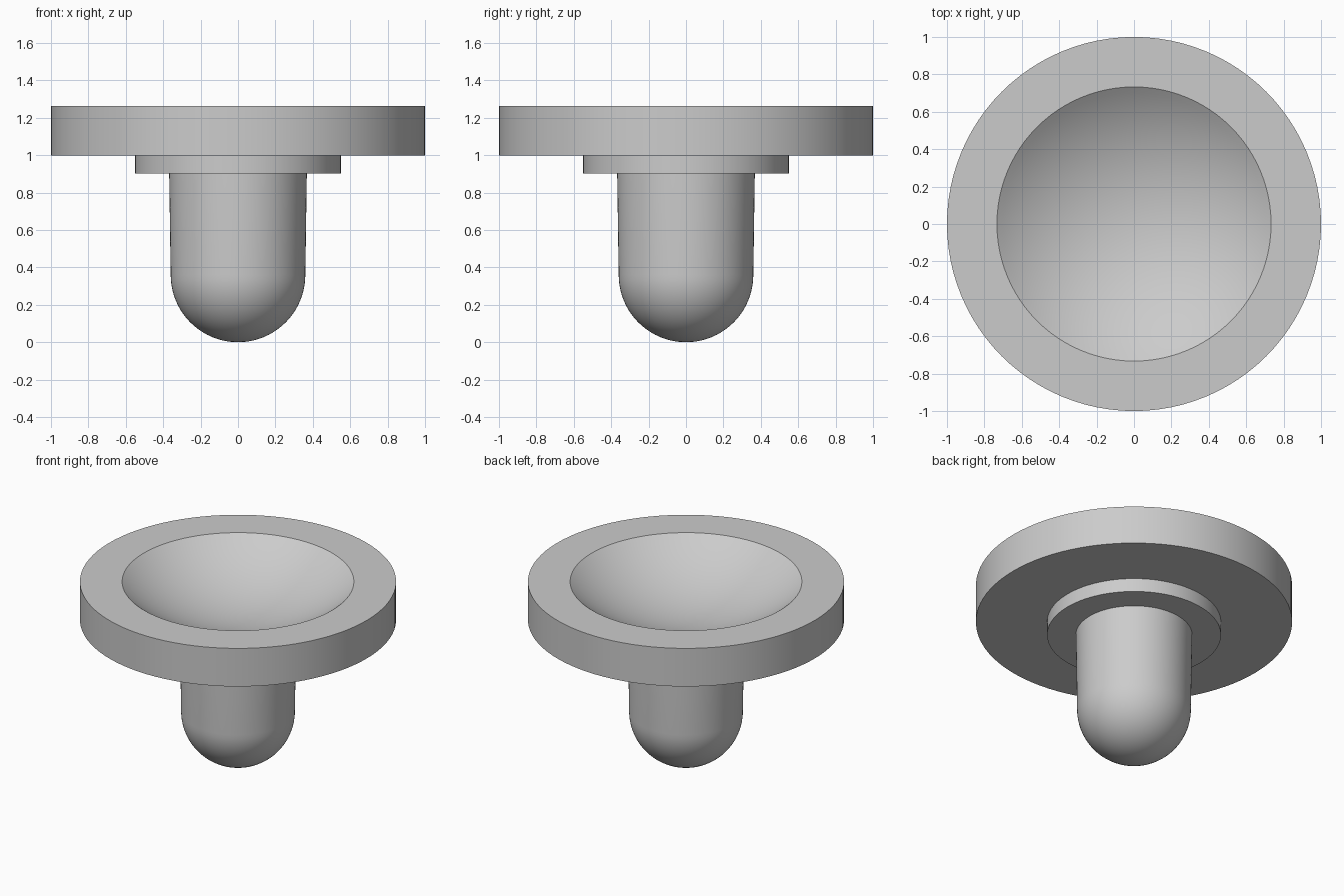
import bpy
import bmesh
from math import sin, cos, pi, radians, asin

cube = bpy.data.objects.get("Cube")
if cube:
    bpy.data.objects.remove(cube, do_unlink=True)

SEGMENTS = 96
FLANGE_R, FLANGE_TOP, FLANGE_BOTTOM = 1.0, 1.263, 0.997
COLLAR_R, COLLAR_BOTTOM = 0.55, 0.903
STEM_TOP_R, STEM_R = 0.368, 0.36
BOWL_R, BOWL_DEPTH = 0.733, 0.25

grey = bpy.data.materials.new("plain grey")
grey.use_nodes = True
colour = (0.6, 0.6, 0.6, 1)
grey.diffuse_color = colour
grey.node_tree.nodes["Principled BSDF"].inputs["Base Color"].default_value = colour


def arc(radius, centre_z, start, end, steps):
    """Points (r, z) on a circle centred on the axis; angles from straight down."""
    angles = [start + (end - start) * i / steps for i in range(steps + 1)]
    return [(radius * sin(a), centre_z - radius * cos(a)) for a in angles]


def lathe(name, profile):
    """Spin an (r, z) profile that starts and ends on the axis."""
    bm = bmesh.new()
    verts = [bm.verts.new((r, 0, z)) for r, z in profile]
    edges = [bm.edges.new(pair) for pair in zip(verts, verts[1:])]
    bmesh.ops.spin(bm, geom=verts + edges, cent=(0, 0, 0), axis=(0, 0, 1),
                   angle=2 * pi, steps=SEGMENTS, use_duplicate=False)
    bmesh.ops.remove_doubles(bm, verts=bm.verts, dist=1e-5)
    bmesh.ops.recalc_face_normals(bm, faces=bm.faces)
    mesh = bpy.data.meshes.new(name)
    bm.to_mesh(mesh)
    bm.free()
    mesh.materials.append(grey)
    obj = bpy.data.objects.new(name, mesh)
    bpy.context.collection.objects.link(obj)
    bpy.ops.object.select_all(action="DESELECT")
    obj.select_set(True)
    bpy.context.view_layer.objects.active = obj
    bpy.ops.object.shade_smooth_by_angle(angle=radians(30))


# Round-ended stem, slightly wider at the top
stem = arc(STEM_R, STEM_R, 0, pi / 2, 20) + [(STEM_TOP_R, COLLAR_BOTTOM)]

# Stepped collar under the broad flange
collar = [(COLLAR_R, COLLAR_BOTTOM), (COLLAR_R, FLANGE_BOTTOM)]
flange = [(FLANGE_R, FLANGE_BOTTOM), (FLANGE_R, FLANGE_TOP)]

# Shallow spherical bowl sunk into the top of the flange
sphere_r = (BOWL_R ** 2 + BOWL_DEPTH ** 2) / (2 * BOWL_DEPTH)
bowl = arc(sphere_r, FLANGE_TOP - BOWL_DEPTH + sphere_r,
           asin(BOWL_R / sphere_r), 0, 20)

lathe("flanged_bowl_on_stem", stem + collar + flange + bowl)
